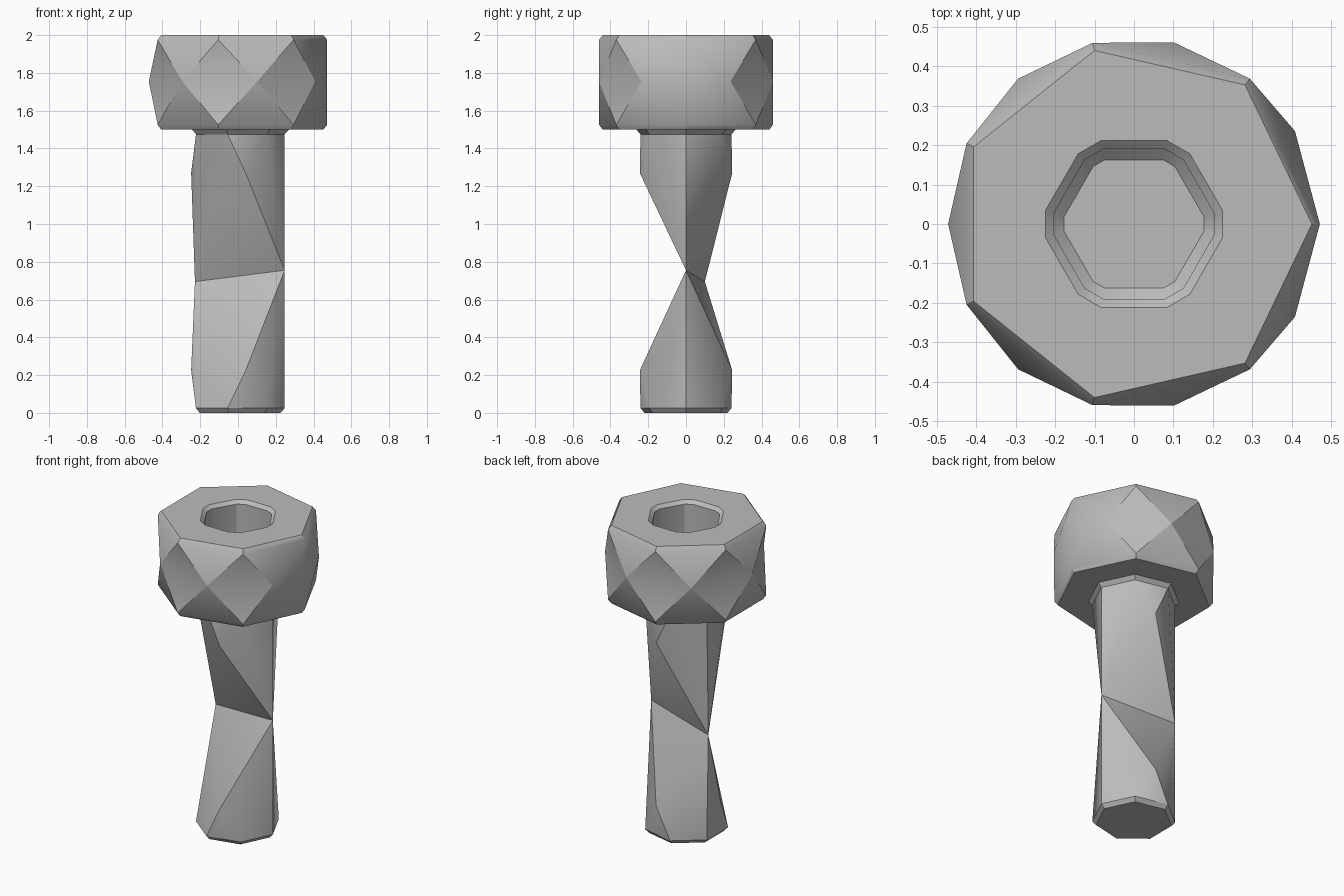
import bpy, bmesh
from math import radians, cos, sin

if "Cube" in bpy.data.objects:
    bpy.data.objects.remove(bpy.data.objects["Cube"], do_unlink=True)

steel = bpy.data.materials.new("grey_steel")
steel.use_nodes = True
GREY = (0.5, 0.5, 0.5, 1)
steel.diffuse_color = GREY
steel.node_tree.nodes["Principled BSDF"].inputs["Base Color"].default_value = GREY

SIDES = 7
SEVEN = [i * 360 / SIDES for i in range(SIDES)]


def circle(bm, radius, z, angles=SEVEN):
    return [bm.verts.new((radius * cos(radians(a)), radius * sin(radians(a)), z)) for a in angles]


def bridge(bm, low, high):
    n = len(low)
    for i in range(n):
        j = (i + 1) % n
        bm.faces.new((low[i], low[j], high[j], high[i]))


def finish(bm, name):
    bmesh.ops.recalc_face_normals(bm, faces=bm.faces)
    mesh = bpy.data.meshes.new(name)
    bm.to_mesh(mesh)
    bm.free()
    obj = bpy.data.objects.new(name, mesh)
    obj.data.materials.append(steel)
    bpy.context.collection.objects.link(obj)
    bpy.ops.object.select_all(action="DESELECT")
    obj.select_set(True)
    bpy.context.view_layer.objects.active = obj
    bpy.ops.object.shade_smooth_by_angle(angle=radians(30))
    return obj


# Head: faceted heptagon with staggered middle points and chamfered rims
bm = bmesh.new()
R = 0.472
base = circle(bm, 0.452, 1.5)
low = circle(bm, R, 1.525)
mid = circle(bm, R, 1.755, [30, 77.5, 128.6, 180, 231.4, 282.5, 330])
high = circle(bm, R, 1.975)
rim = circle(bm, 0.452, 2.0)
bm.faces.new(base[::-1])
bridge(bm, base, low)
bridge(bm, high, rim)
for i in range(SIDES):
    j = (i + 1) % SIDES
    bm.faces.new((high[i], mid[i], high[j]))
    bm.faces.new((low[i], low[j], mid[i]))
    if i == 0:
        bm.faces.new((low[i], mid[i], high[i]))
        bm.faces.new((low[i], high[i], mid[i - 1]))
    else:
        bm.faces.new((mid[i - 1], mid[i], high[i]))
        bm.faces.new((mid[i - 1], low[i], mid[i]))


# Hexagonal socket with clipped corners
def socket_ring(apothem, corner, z):
    half = [a for k in range(6) for a in (60 * k - corner, 60 * k + corner)]
    return circle(bm, apothem / cos(radians(30 - corner)), z, half)


mouth = socket_ring(0.212, 8.5, 2.0)
throat = socket_ring(0.190, 7.5, 1.98)
wall_foot = socket_ring(0.190, 7.5, 1.77)
floor = socket_ring(0.163, 5.5, 1.745)
for a, b in ((mouth, throat), (throat, wall_foot), (wall_foot, floor)):
    bridge(bm, a, b)
bm.faces.new(floor)

# Flat top around the socket
loops = [bm.edges.get((ring[i - 1], ring[i])) for ring in (rim, mouth) for i in range(len(ring))]
bmesh.ops.triangle_fill(bm, edges=loops, use_beauty=True, normal=(0, 0, 1))
finish(bm, "head")

# Neck flare under the head
bm = bmesh.new()
neck_low, neck_high = circle(bm, 0.247, 1.475), circle(bm, 0.272, 1.502)
bridge(bm, neck_low, neck_high)
bm.faces.new(neck_low[::-1])
bm.faces.new(neck_high)
finish(bm, "neck_flare")


# Shank halves: each tapers from a heptagon to a shared slanted waist edge
def shank_half(name, end_rings, shoulder_z):
    bm = bmesh.new()
    for radius, z in end_rings:
        circle(bm, radius, z)
    circle(bm, 0.248, shoulder_z, [80.5, 180, 279.5])
    bm.verts.new((0.247, 0, 0.755))
    bm.verts.new((-0.228, 0.1, 0.695))
    hull = bmesh.ops.convex_hull(bm, input=bm.verts)
    bmesh.ops.delete(bm, geom=hull["geom_interior"], context="VERTS")
    bmesh.ops.dissolve_limit(bm, angle_limit=radians(0.5), verts=bm.verts, edges=bm.edges)
    finish(bm, name)


shank_half("upper_shank", [(0.247, 1.475)], 1.27)
shank_half("lower_shank", [(0.225, 0.0), (0.247, 0.025)], 0.225)
